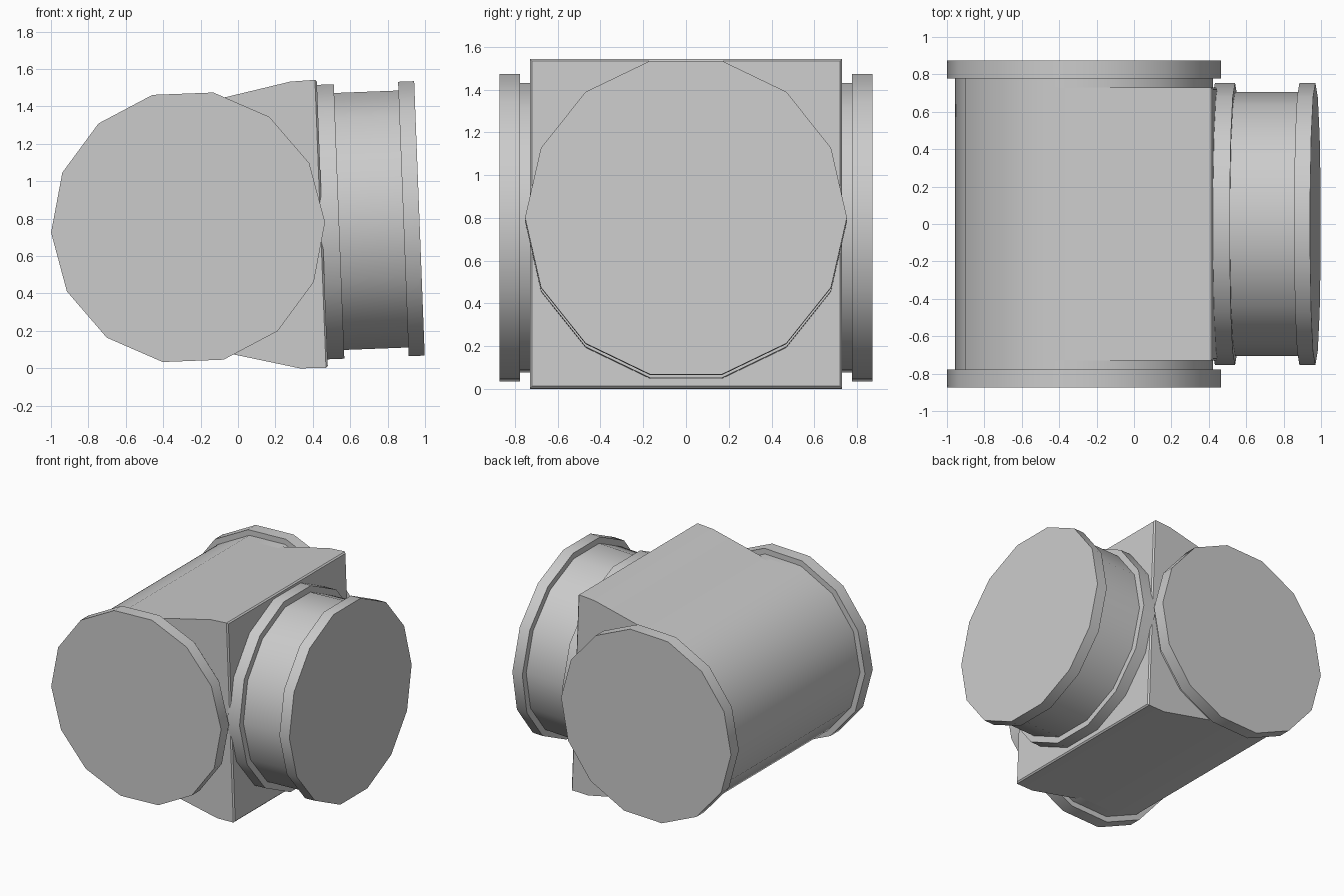
import bpy, bmesh
from math import cos, sin, pi, radians
from mathutils import Matrix

cube = bpy.data.objects.get("Cube")
if cube:
    bpy.data.objects.remove(cube)

SIDES = 14
# The whole fitting leans slightly about the main cylinder's axis
PLACE = Matrix.Translation((-0.267, 0, 0.754)) @ Matrix.Rotation(radians(-2.2), 4, 'Y')

grey = bpy.data.materials.new("plain grey")
grey.use_nodes = True
COLOUR = (0.6, 0.6, 0.6, 1)
grey.diffuse_color = COLOUR
grey.node_tree.nodes["Principled BSDF"].inputs["Base Color"].default_value = COLOUR


def ring(radius, first=0, last=SIDES - 1):
    return [(radius * cos(2 * pi * k / SIDES), radius * sin(2 * pi * k / SIDES))
            for k in range(first, last + 1)]


def prism(name, profile, axis, start, end, bevel_front=0):
    """Extrude a 2D profile along x or y, optionally bevelling the +x face."""
    bm = bmesh.new()
    if axis == 'Y':
        verts = [bm.verts.new((a, start, b)) for a, b in profile]
        step = (0, end - start, 0)
    else:
        verts = [bm.verts.new((start, a, b)) for a, b in profile]
        step = (end - start, 0, 0)
    base = bm.faces.new(verts)
    out = bmesh.ops.extrude_face_region(bm, geom=[base], use_keep_orig=True)
    moved = [g for g in out["geom"] if isinstance(g, bmesh.types.BMVert)]
    bmesh.ops.translate(bm, vec=step, verts=moved)
    bmesh.ops.recalc_face_normals(bm, faces=bm.faces)
    if bevel_front:
        front = max(bm.faces, key=lambda f: f.calc_center_median().x)
        bmesh.ops.bevel(bm, geom=list(front.edges), offset=bevel_front,
                        segments=1, affect='EDGES')
    mesh = bpy.data.meshes.new(name)
    bm.to_mesh(mesh)
    bm.free()
    mesh.materials.append(grey)
    obj = bpy.data.objects.new(name, mesh)
    obj.matrix_world = PLACE
    bpy.context.collection.objects.link(obj)
    bpy.ops.object.select_all(action='DESELECT')
    obj.select_set(True)
    bpy.context.view_layer.objects.active = obj
    bpy.ops.object.shade_smooth_by_angle(angle=radians(30))
    return obj


# Main body: round back flowing into a square front block
body = ring(0.69, 3, 11) + [(0.57, -0.777), (0.718, -0.779), (0.718, 0.762), (0.575, 0.757)]
prism("body", body, 'Y', -0.73, 0.73, bevel_front=0.01)

# Necks and end caps of the main cylinder
for side, label in ((-1, "front"), (1, "back")):
    prism(label + "_neck", ring(0.69), 'Y', side * 0.70, side * 0.79)
    prism(label + "_cap", ring(0.733), 'Y', side * 0.777, side * 0.873)

# Side branch with a collar, a pipe and a cap
prism("branch_collar", ring(0.753), 'X', 0.70, 0.808)
prism("branch_pipe", ring(0.705), 'X', 0.75, 1.19)
prism("branch_cap", ring(0.753), 'X', 1.152, 1.238)
